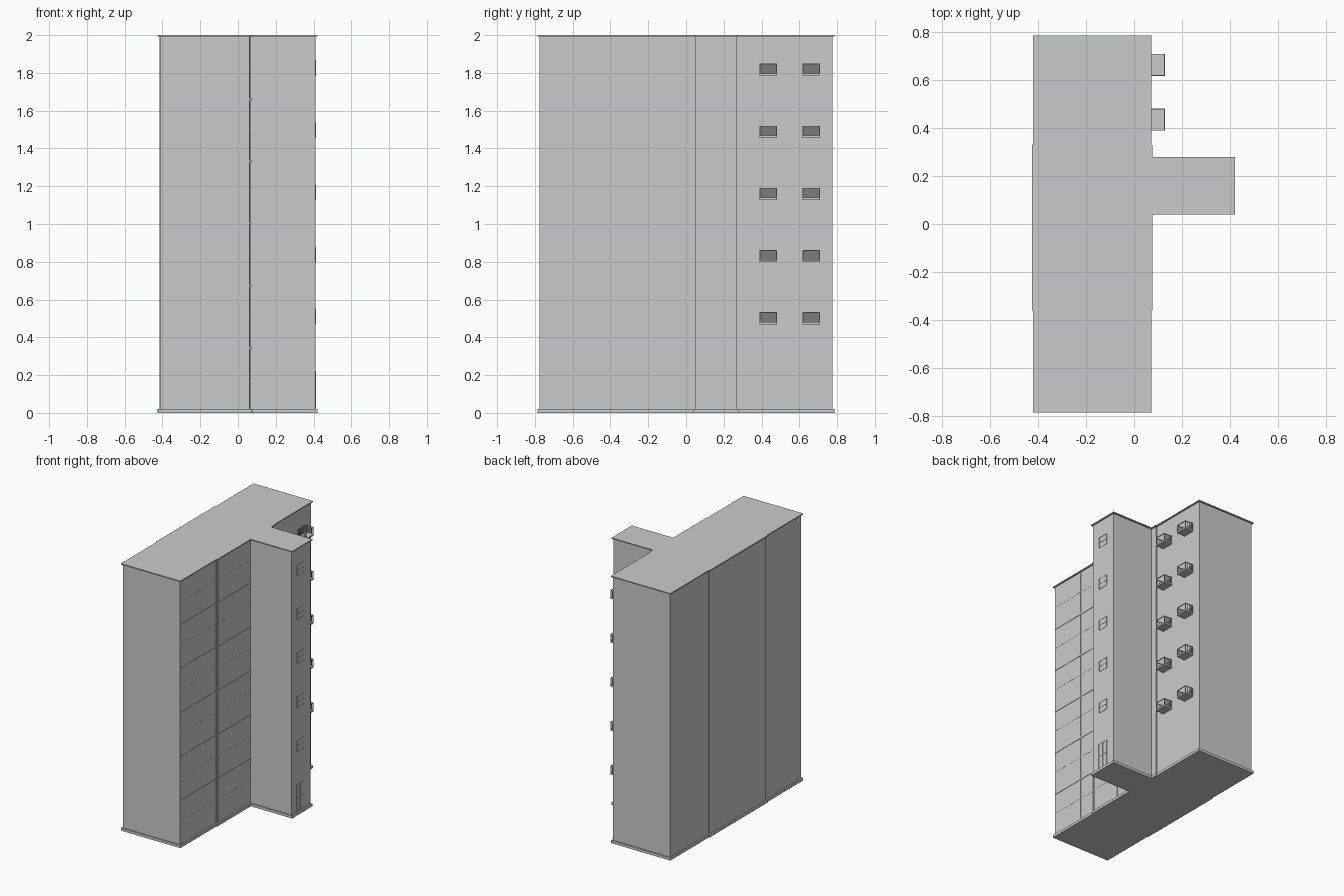
import bpy
import bmesh

cube = bpy.data.objects.get("Cube")
if cube:
    bpy.data.objects.remove(cube, do_unlink=True)


def material(name, value):
    m = bpy.data.materials.new(name)
    m.use_nodes = True
    colour = (value, value, value, 1)
    m.diffuse_color = colour
    m.node_tree.nodes["Principled BSDF"].inputs["Base Color"].default_value = colour
    return m


concrete = material("concrete grey", 0.6)
dark = material("dark grey", 0.2)


def finish(name, bm, mat):
    mesh = bpy.data.meshes.new(name)
    bm.to_mesh(mesh)
    bm.free()
    mesh.materials.append(mat)
    obj = bpy.data.objects.new(name, mesh)
    bpy.context.collection.objects.link(obj)
    return obj


def boxes(name, extents, mat=concrete):
    """One object made of boxes given as (x0, x1, y0, y1, z0, z1)."""
    bm = bmesh.new()
    for x0, x1, y0, y1, z0, z1 in extents:
        verts = bmesh.ops.create_cube(bm, size=1)["verts"]
        bmesh.ops.scale(bm, vec=(x1 - x0, y1 - y0, z1 - z0), verts=verts)
        bmesh.ops.translate(bm, vec=((x0 + x1) / 2, (y0 + y1) / 2, (z0 + z1) / 2), verts=verts)
    return finish(name, bm, mat)


def footprint(name, grow, z0, z1):
    """Extruded floor plan: long block, bumped middle bay and stair wing."""
    left, right, end, bump = -0.41 - grow, 0.062 + grow, 0.775 + grow, 0.006
    bay0, bay1 = -0.35 - grow, 0.32 + grow
    wing0, wing1, tip = 0.05 - grow, 0.27 + grow, 0.41 + grow
    outline = [(left, -end), (right, -end), (right, bay0), (right + bump, bay0),
               (right + bump, wing0), (tip, wing0), (tip, wing1), (right + bump, wing1),
               (right + bump, bay1), (right, bay1), (right, end), (left, end),
               (left, bay1), (left - bump, bay1), (left - bump, bay0), (left, bay0)]
    bm = bmesh.new()
    face = bm.faces.new([bm.verts.new((x, y, z0)) for x, y in outline])
    top = bmesh.ops.extrude_face_region(bm, geom=[face])["geom"]
    bmesh.ops.translate(bm, vec=(0, 0, z1 - z0),
                        verts=[v for v in top if isinstance(v, bmesh.types.BMVert)])
    bmesh.ops.recalc_face_normals(bm, faces=bm.faces)
    return finish(name, bm, concrete)


footprint("walls", 0, 0.01, 1.995)
footprint("plinth", 0.01, 0, 0.02)
footprint("roof_edge", 0.01, 1.992, 2)

FLOOR = 0.329
WALL, BAY, TIP = 0.062, 0.068, 0.41

# Thin facade ribs: floor bands, mid-floor lines and upright joints
ribs = []
for y0, y1, x in ((-0.77, -0.352, WALL), (-0.348, 0.05, BAY)):
    for i in range(6):
        mid = 0.19 + FLOOR * i
        ribs.append((x - 0.01, x + 0.001, y0, y1, mid - 0.002, mid + 0.002))
        if i < 5:
            z = 0.345 + FLOOR * i
            ribs.append((x - 0.01, x + 0.003, y0, y1, z - 0.006, z + 0.006))
for y in (-0.63, -0.5, -0.365, -0.335, -0.22, -0.1, 0.03):
    x = WALL if y < -0.35 else BAY
    ribs.append((x - 0.01, x + 0.001, y - 0.002, y + 0.002, 0.02, 1.99))
boxes("facade_ribs", ribs)


def frame(y0, y1, z0, z1, t=0.004):
    """Frame bars with a cross on the wing end."""
    ym, zm = (y0 + y1) / 2, (z0 + z1) / 2
    x0, x1 = TIP - 0.005, TIP + 0.002
    bars = [(x0, x1, y - t / 2, y + t / 2, z0, z1) for y in (y0, ym, y1)]
    return bars + [(x0, x1, y0, y1, z - t / 2, z + t / 2) for z in (z0, zm, z1)]


# Stair wing windows and entrance door
for i in range(5):
    z = 0.51 + FLOOR * i
    boxes(f"wing_window_{i + 1}", frame(0.115, 0.195, z - 0.04, z + 0.04))
boxes("entrance_door", frame(0.11, 0.195, 0.025, 0.22))

# Balconies with slab, posts, rails and a dark door behind
for i in range(5):
    for side, y in (("front", 0.435), ("back", 0.663)):
        z = 0.475 + FLOOR * i
        y0, y1, x1 = y - 0.046, y + 0.046, 0.13
        tag = f"{side}_{i + 1}"
        boxes(f"balcony_slab_{tag}", [(0.055, x1, y0, y1, z - 0.006, z + 0.006)])
        posts = [(x1 - 0.005, x1, p, p + 0.005, z, z + 0.058) for p in (y0, y1 - 0.005)]
        rails = [(x1 - 0.005, x1, y0, y1, z + 0.054, z + 0.058)]
        for p in (y0, y1 - 0.003):
            rails.append((WALL, x1, p, p + 0.003, z + 0.052, z + 0.058))
            rails += [(x, x + 0.004, p, p + 0.003, z, z + 0.054) for x in (0.075, 0.093, 0.111)]
        boxes(f"balcony_railing_{tag}", posts + rails)
        boxes(f"balcony_door_{tag}", [(WALL - 0.004, WALL + 0.003, y0 + 0.004, y1 - 0.004,
                                       z + 0.006, z + 0.056)], dark)
